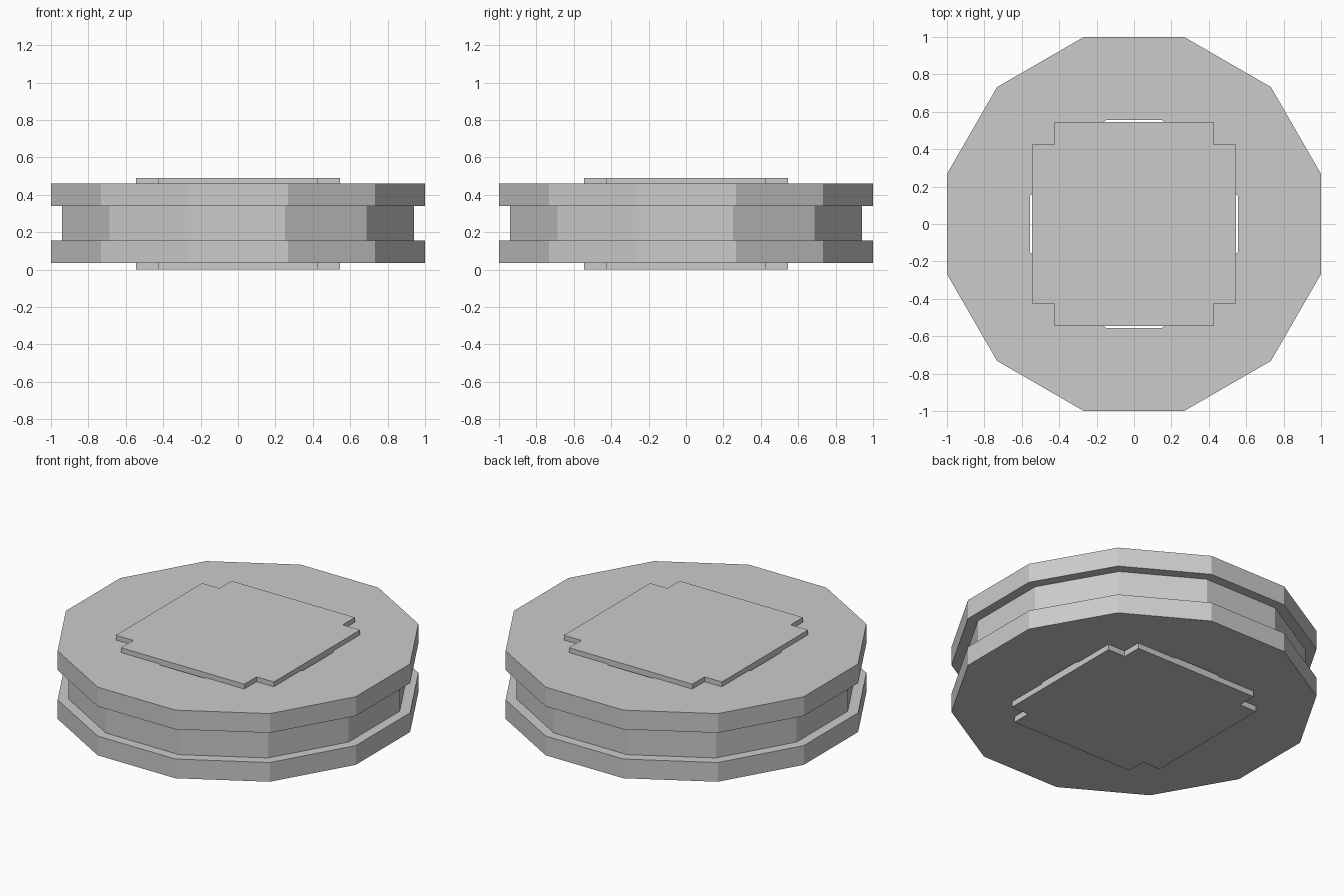
import bpy
import math

if "Cube" in bpy.data.objects:
    bpy.data.objects.remove(bpy.data.objects["Cube"])

SIDES = 12


def make_object(name, verts, faces):
    mesh = bpy.data.meshes.new(name)
    mesh.from_pydata(verts, [], faces)
    mesh.update()
    obj = bpy.data.objects.new(name, mesh)
    bpy.context.collection.objects.link(obj)
    return obj


def lathe(name, profile):
    """Sweep a closed (flat radius, z) profile round a twelve-sided ring."""
    n = len(profile)
    scale = 1 / math.cos(math.pi / SIDES)
    verts = []
    for i in range(SIDES):
        a = math.radians(15) + i * math.tau / SIDES
        verts += [(r * scale * math.cos(a), r * scale * math.sin(a), z) for r, z in profile]
    faces = [(i * n + j, (i + 1) % SIDES * n + j,
              (i + 1) % SIDES * n + (j + 1) % n, i * n + (j + 1) % n)
             for i in range(SIDES) for j in range(n)]
    return make_object(name, verts, faces)


def prism(name, outline, z0, z1):
    n = len(outline)
    verts = [(x, y, z) for z in (z0, z1) for x, y in outline]
    faces = [tuple(reversed(range(n))), tuple(range(n, 2 * n))]
    faces += [(i, (i + 1) % n, n + (i + 1) % n, n + i) for i in range(n)]
    return make_object(name, verts, faces)


# Grooved rim: two wide flanges around a recessed waist, open in the middle
lathe("grooved_rim", [(0.555, 0.035), (1.0, 0.035), (1.0, 0.155), (0.94, 0.155),
                      (0.94, 0.34), (1.0, 0.34), (1.0, 0.46), (0.555, 0.46)])

# Square core with notched corners, standing proud of both faces
a, b = 0.545, 0.425
corner = [(a, b), (b, b), (b, a)]
outline = []
for k in range(4):
    for x, y in corner:
        for _ in range(k):
            x, y = -y, x
        outline.append((x, y))
prism("notched_core", outline, 0.0, 0.49)
